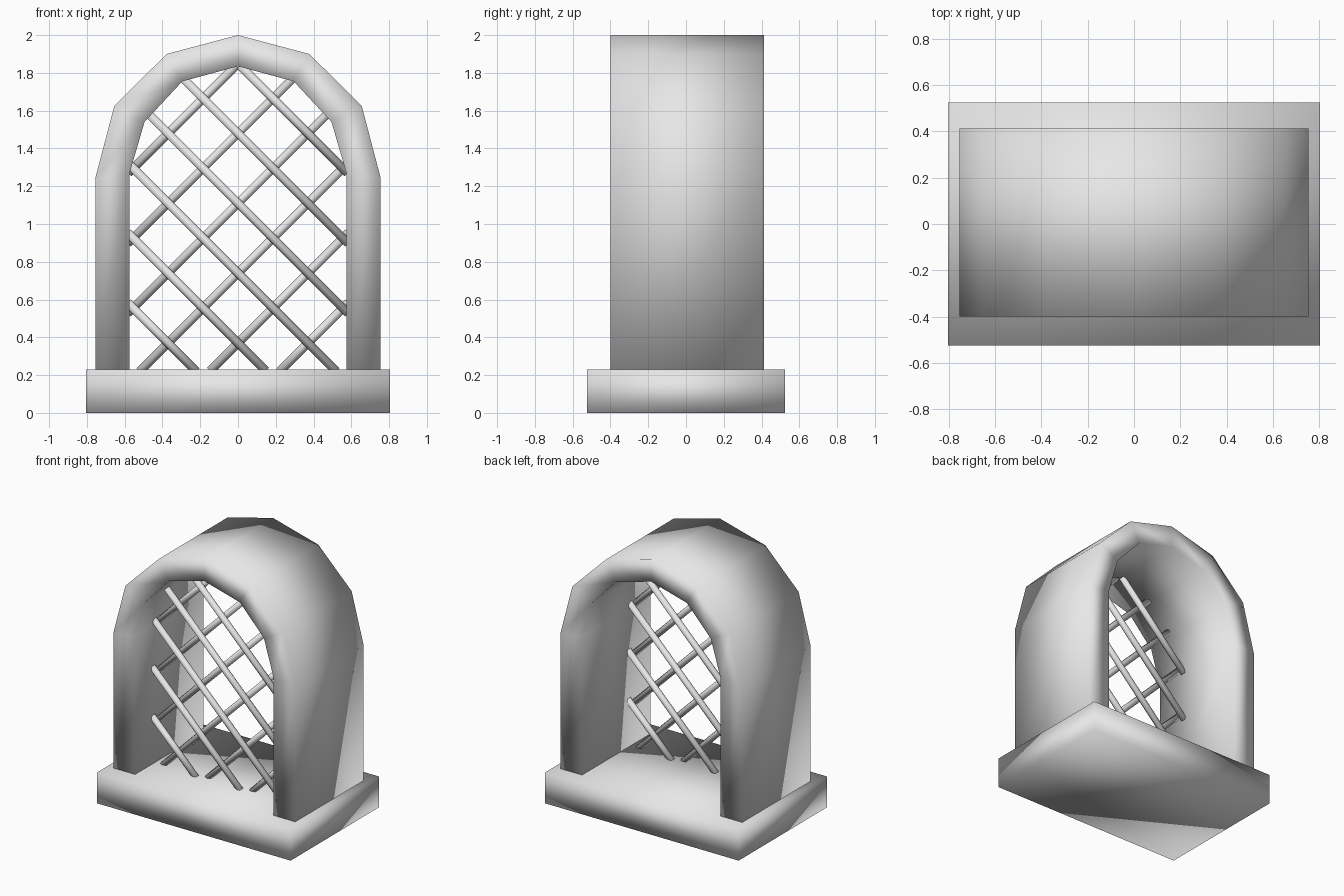
import bpy
import bmesh
import math
from mathutils import Matrix, Vector

cube = bpy.data.objects.get("Cube")
if cube:
    bpy.data.objects.remove(cube, do_unlink=True)

grey = bpy.data.materials.new("plain_grey")
grey.use_nodes = True
grey.diffuse_color = (0.8, 0.8, 0.8, 1)
grey.node_tree.nodes["Principled BSDF"].inputs["Base Color"].default_value = (0.8, 0.8, 0.8, 1)

BASE_TOP = 0.23
# Half profiles of the arch, from the foot up to the apex
OUTER = [(0.755, BASE_TOP), (0.755, 1.245), (0.655, 1.625), (0.378, 1.9), (0, 2.0)]
INNER = [(0.575, BASE_TOP), (0.575, 1.265), (0.495, 1.54), (0.295, 1.755), (0, 1.835)]


def finish(name, bm):
    """Turn a bmesh into a smooth shaded object."""
    bmesh.ops.recalc_face_normals(bm, faces=bm.faces)
    for face in bm.faces:
        face.smooth = True
    mesh = bpy.data.meshes.new(name)
    bm.to_mesh(mesh)
    bm.free()
    mesh.materials.append(grey)
    obj = bpy.data.objects.new(name, mesh)
    bpy.context.collection.objects.link(obj)
    return obj


def full(half):
    """Mirror a half profile across the middle."""
    return half + [(-x, z) for x, z in reversed(half[:-1])]


# Base slab
bm = bmesh.new()
bmesh.ops.create_cube(bm, size=1)
bmesh.ops.scale(bm, vec=(1.61, 1.05, BASE_TOP), verts=bm.verts)
bmesh.ops.translate(bm, vec=(0, 0, BASE_TOP / 2), verts=bm.verts)
finish("base", bm)

# Arch: a four-cornered section bridged along the profile
bm = bmesh.new()
front, back = -0.4, 0.412
rings = []
for (ox, oz), (ix, iz) in zip(full(OUTER), full(INNER)):
    corners = [(ox, front, oz), (ox, back, oz), (ix, back, iz), (ix, front, iz)]
    rings.append([bm.verts.new(c) for c in corners])
for a, b in zip(rings, rings[1:]):
    for i in range(4):
        j = (i + 1) % 4
        bm.faces.new((a[i], a[j], b[j], b[i]))
bm.faces.new(rings[0])
bm.faces.new(rings[-1])
finish("arch", bm)


def in_opening(x, z):
    """Tell whether a point lies inside the arch opening."""
    for (x0, z0), (x1, z1) in zip(INNER, INNER[1:]):
        if z0 <= z <= z1:
            return abs(x) <= x0 + (x1 - x0) * (z - z0) / (z1 - z0)
    return False


# Lattice: two layers of diagonal bars clipped to the opening
def lattice_layer(name, side, y):
    bm = bmesh.new()
    for n in range(6):
        height = 0.37 * n
        hits = [x for x in (i * 0.004 for i in range(-150, 151)) if in_opening(x, height - x)]
        lo, hi = hits[0] - 0.012, hits[-1] + 0.012
        mid = (lo + hi) / 2
        place = Matrix.Translation(Vector((side * mid, y, height - mid)))
        turn = Matrix.Rotation(side * math.radians(135), 4, "Y")
        bmesh.ops.create_cone(bm, cap_ends=True, segments=8, radius1=0.023, radius2=0.023,
                              depth=(hi - lo) * math.sqrt(2), matrix=place @ turn)
    finish(name, bm)


lattice_layer("front_lattice_bars", 1, -0.182)
lattice_layer("back_lattice_bars", -1, -0.146)
